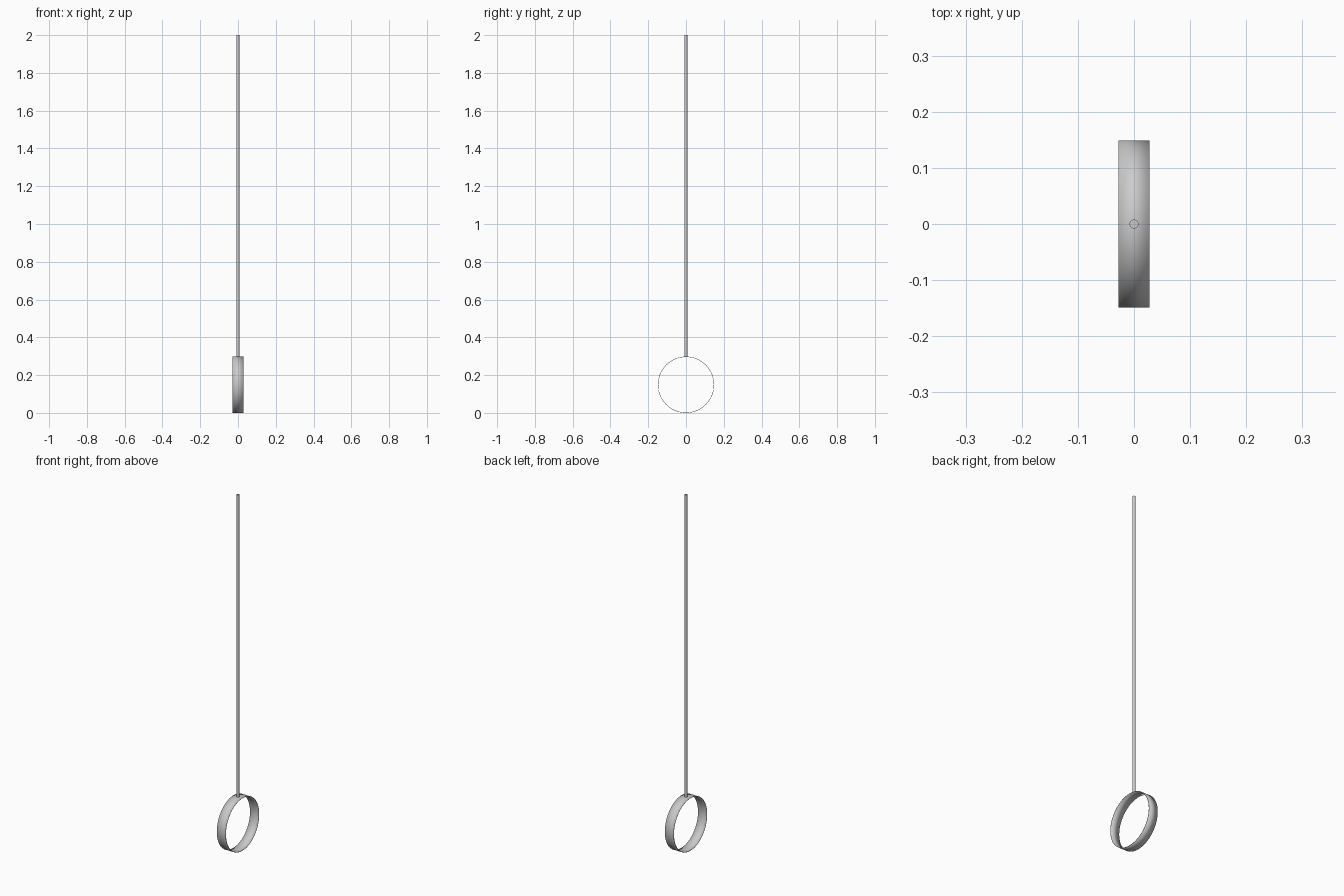
import bpy, math

if "Cube" in bpy.data.objects:
    bpy.data.objects.remove(bpy.data.objects["Cube"])


def tube(name, radius, length, location, rotation=(0, 0, 0), sides=64, cap='NOTHING'):
    bpy.ops.mesh.primitive_cylinder_add(vertices=sides, radius=radius, depth=length,
                                        end_fill_type=cap, location=location, rotation=rotation)
    obj = bpy.context.object
    obj.name = name
    bpy.ops.object.shade_smooth_by_angle(angle=math.radians(40))
    return obj


# Thin open hoop, axis along x
RING_R = 0.149
ring = tube("ring", RING_R, 0.056, (0, 0, RING_R), (0, math.pi / 2, 0))
wall = ring.modifiers.new("wall", 'SOLIDIFY')
wall.thickness = 0.002
wall.offset = -1

# Slender upright rod standing on top of the hoop
bottom, top = 2 * RING_R - 0.001, 2.0
tube("rod", 0.008, top - bottom, (0, 0, (top + bottom) / 2), sides=24, cap='NGON')
